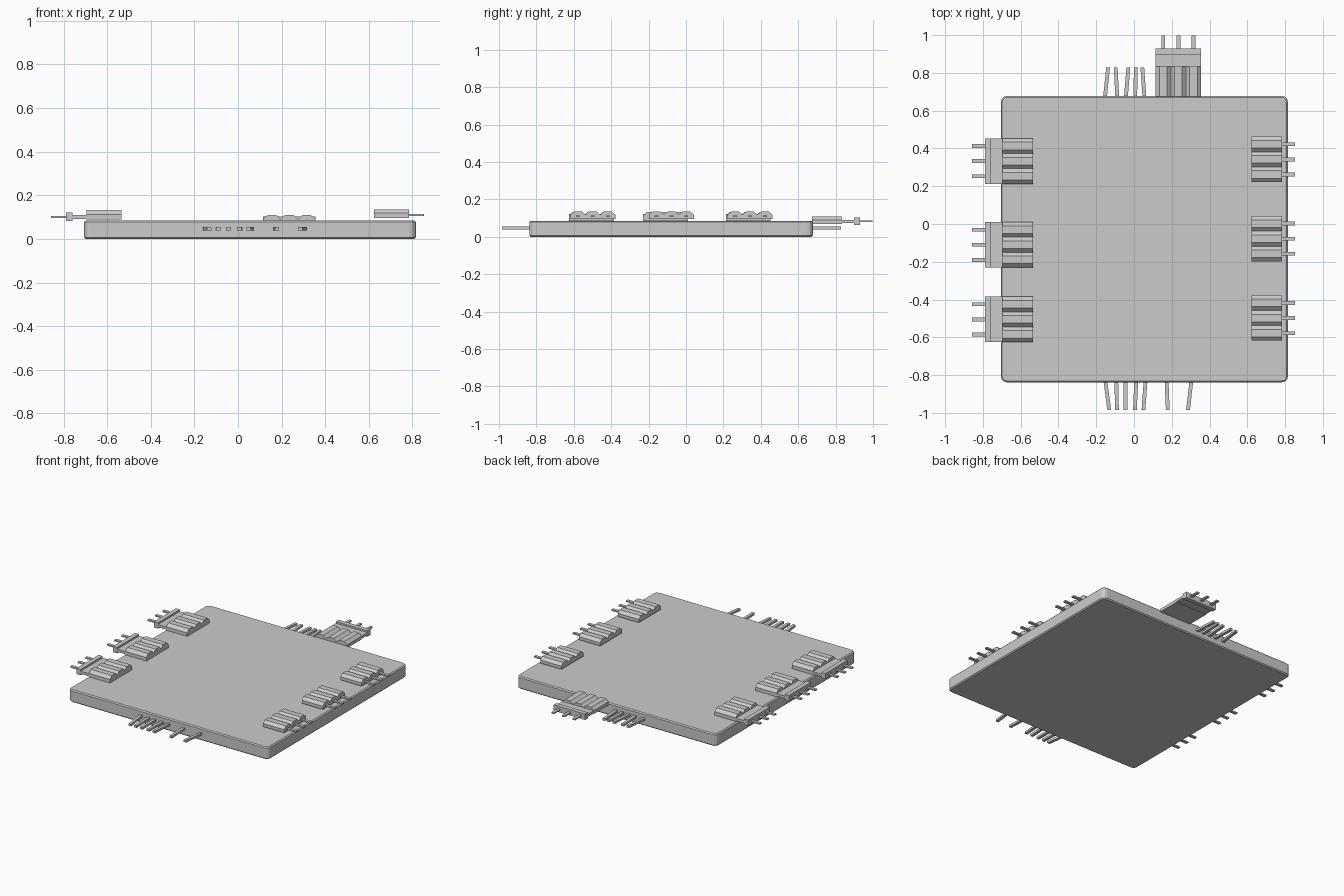
import bpy, bmesh, math
from mathutils import Matrix, Vector

if "Cube" in bpy.data.objects:
    bpy.data.objects.remove(bpy.data.objects["Cube"])


def make(name, bm, matrix=None):
    if matrix:
        bm.transform(matrix)
    bmesh.ops.recalc_face_normals(bm, faces=bm.faces)
    me = bpy.data.meshes.new(name)
    bm.to_mesh(me)
    bm.free()
    ob = bpy.data.objects.new(name, me)
    bpy.context.collection.objects.link(ob)
    return ob


def box(lo, hi):
    bm = bmesh.new()
    bmesh.ops.create_cube(bm, size=1)
    for v in bm.verts:
        v.co = [l + (h - l) * (c + .5) for l, h, c in zip(lo, hi, v.co)]
    return bm


def prism(profile, x0, x1):
    # Extrude a (y, z) outline along x
    bm = bmesh.new()
    f = bm.faces.new([bm.verts.new((x0, y, z)) for y, z in profile])
    ext = bmesh.ops.extrude_face_region(bm, geom=[f])
    bmesh.ops.translate(bm, vec=(x1 - x0, 0, 0),
                        verts=[v for v in ext['geom'] if isinstance(v, bmesh.types.BMVert)])
    return bm


# Main board: rounded corners, small bevel on the rims
bm = box((-.705, -.838, 0), (.815, .678, .085))
upright = [e for e in bm.edges if abs(e.verts[0].co.z - e.verts[1].co.z) > .01]
bmesh.ops.bevel(bm, geom=upright, offset=.032, segments=3, profile=.5, affect='EDGES')
rim = [e for e in bm.edges if abs(e.verts[0].co.z - e.verts[1].co.z) < .001]
bmesh.ops.bevel(bm, geom=rim, offset=.007, segments=1, affect='EDGES')
make("board", bm)

W = .24
PITCH = W / 3


def housing_profile(height, dip):
    # Three trapezoid humps across the width
    pts = [(W / 2, 0), (-W / 2, 0), (-W / 2, dip)]
    for i in range(3):
        y = -W / 2 + i * PITCH
        pts += [(y + .02, height), (y + PITCH - .02, height), (y + PITCH, dip)]
    return pts


def connector(name, origin, angle, flanged, height):
    # Local +x points outwards from the board
    m = Matrix.Translation(Vector(origin)) @ Matrix.Rotation(angle, 4, 'Z')
    make(name + "_housing", prism(housing_profile(height, height * .55), 0, .16), m)
    start, end = .155, .23
    if flanged:
        make(name + "_base", box((.16, -W / 2, .004), (.225, W / 2, .022)), m)
        make(name + "_flange", box((.223, -W / 2, -.006), (.254, W / 2, .034)), m)
        start, end = .25, .322
    for i in (-1, 0, 1):
        y = i * PITCH
        make(name + "_pin", box((start, y - .01, .009), (end, y + .01, .018)), m)


# Side and rear connectors
for i, y in enumerate((.333, -.110, -.505)):
    connector(f"left_connector_{i}", (-.535, y, .088), math.pi, True, .044)
for i, y in enumerate((.342, -.078, -.498)):
    connector(f"right_connector_{i}", (.623, y, .096), 0, False, .040)
connector("rear_connector", (.235, .675, .069), math.pi / 2, True, .040)


def lead(name, xa, ya, xb, yb):
    # Flat, slightly splayed wire end
    h = .01
    bm = box((-h, 0, .039), (h, 1, .054))
    for v in bm.verts:
        tip = v.co.y > .5
        v.co.x += xb if tip else xa
        v.co.y = yb if tip else ya
    make(name, bm)


# Loose leads on the front and rear edges
front = [(-.153, -.131), (-.094, -.09), (-.045, -.045), (.012, .005),
         (.062, .05), (.172, .179), (.305, .286)]
rear = [(-.155, -.137), (-.088, -.097), (-.044, -.03), (.006, .01), (.056, .044)]
for a, b in front:
    lead("front_lead", a, -.82, b, -.985)
for a, b in rear:
    lead("rear_lead", a, .66, b, .828)
